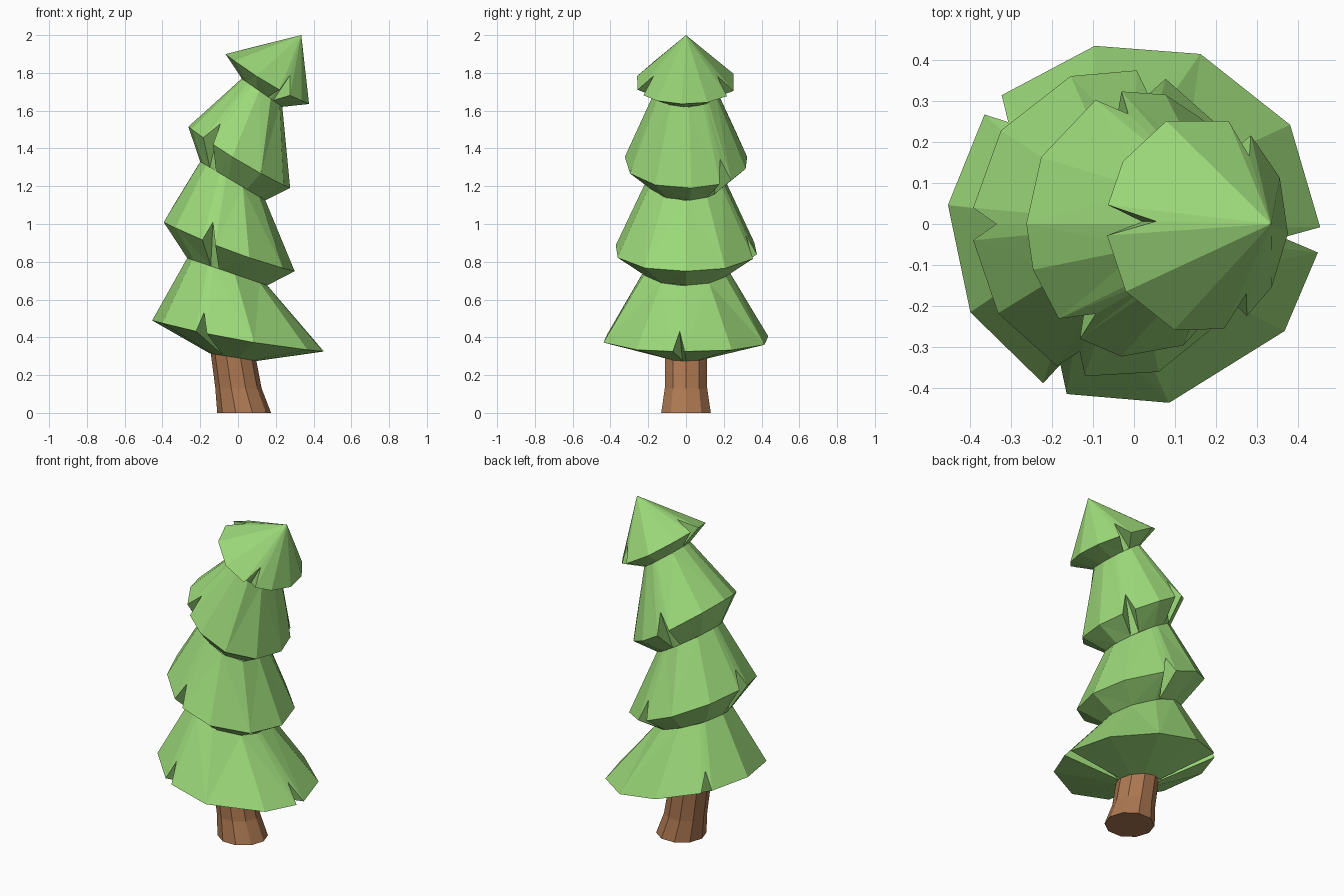
import bpy
from math import cos, sin, radians
from mathutils import Vector

if "Cube" in bpy.data.objects:
    bpy.data.objects.remove(bpy.data.objects["Cube"])


def material(name, rgb):
    m = bpy.data.materials.new(name)
    m.diffuse_color = (*rgb, 1)
    m.use_nodes = True
    m.node_tree.nodes["Principled BSDF"].inputs["Base Color"].default_value = m.diffuse_color
    return m


def ring_point(ring, deg, droop=0.0):
    # ring = (left xz, right xz, half depth in y): a tilted ellipse
    (lx, lz), (rx, rz), ry = ring
    c, s = cos(radians(deg)), sin(radians(deg))
    return Vector(((lx + rx) / 2 + (rx - lx) / 2 * c, ry * s,
                   (lz + rz) / 2 + (rz - lz) / 2 * c - droop * s * s))


def loft(name, rows, mat, cap=False):
    n = len(rows[0])
    verts = [p for row in rows for p in row]
    faces = []
    for r in range(len(rows) - 1):
        for i in range(n):
            j = (i + 1) % n
            a, b, c, d = r * n + i, r * n + j, r * n + n + j, r * n + n + i
            # triangles keep every facet planar around the notches
            faces += [(a, b, c), (a, c, d)] if i % 2 else [(a, b, d), (b, c, d)]
    if cap:
        faces.append(tuple(reversed(range(n))))
    me = bpy.data.meshes.new(name)
    me.from_pydata(verts, [], faces)
    me.validate()
    me.materials.append(mat)
    ob = bpy.data.objects.new(name, me)
    bpy.context.collection.objects.link(ob)
    return ob


def tier(name, under, rim, top, plain, notches, gap, depth=0.3):
    # skirt of foliage: under edge, flared rim with triangular cuts, neck
    stations = [(a % 360, False) for a in plain]
    for a in notches:
        stations += [((a - gap) % 360, False), (a % 360, True), ((a + gap) % 360, False)]
    stations.sort()
    low, mid, high = [], [], []
    for a, cut in stations:
        u, r, t = ring_point(under, a), ring_point(rim, a, 0.02), ring_point(top, a)
        low.append(u)
        mid.append(r.lerp(t, depth) if cut else r)
        high.append(t)
    loft(name, [low, mid, high], green)


green = material("foliage_green", (0.33, 0.69, 0.19))
brown = material("bark_brown", (0.42, 0.19, 0.085))

# Trunk
trunk_rings = [((-0.11, 0), (0.175, 0), 0.138), ((-0.12, 0.13), (0.125, 0.13), 0.118),
               ((-0.15, 0.36), (0.085, 0.34), 0.118)]
loft("trunk", [[ring_point(r, 36 * k) for k in range(10)] for r in trunk_rings], brown, True)

# Edges shared between neighbouring tiers
base = ((-0.15, 0.315), (0.10, 0.275), 0.12)
neck_1 = ((-0.27, 0.82), (0.155, 0.675), 0.225)
neck_2 = ((-0.20, 1.33), (0.145, 1.125), 0.205)
neck_3 = ((0.02, 1.77), (0.235, 1.62), 0.165)
tip = ((0.335, 2.0), (0.335, 2.0), 0.0)

# Foliage tiers
tier("foliage_bottom", base, ((-0.457, 0.49), (0.455, 0.325), 0.445), neck_1,
     [174, 102, 69, 33, -36, -79, -151], [139, -5, -115], 4)
tier("foliage_lower_middle", neck_1, ((-0.395, 1.01), (0.30, 0.75), 0.38), neck_2,
     [143, 108, 33, 0, -35, -72, -145], [75, 180, -108], 6)
tier("foliage_upper_middle", neck_2, ((-0.263, 1.515), (0.277, 1.19), 0.327), neck_3,
     [180, 150, 75, 5, -30, -65, -98, -160], [105, 40, -128], 7)
tier("foliage_top", neck_3, ((-0.067, 1.90), (0.377, 1.635), 0.268), tip,
     [145, 110, 25, -5, -35, -105, -142], [178, 62, -65], 8)
